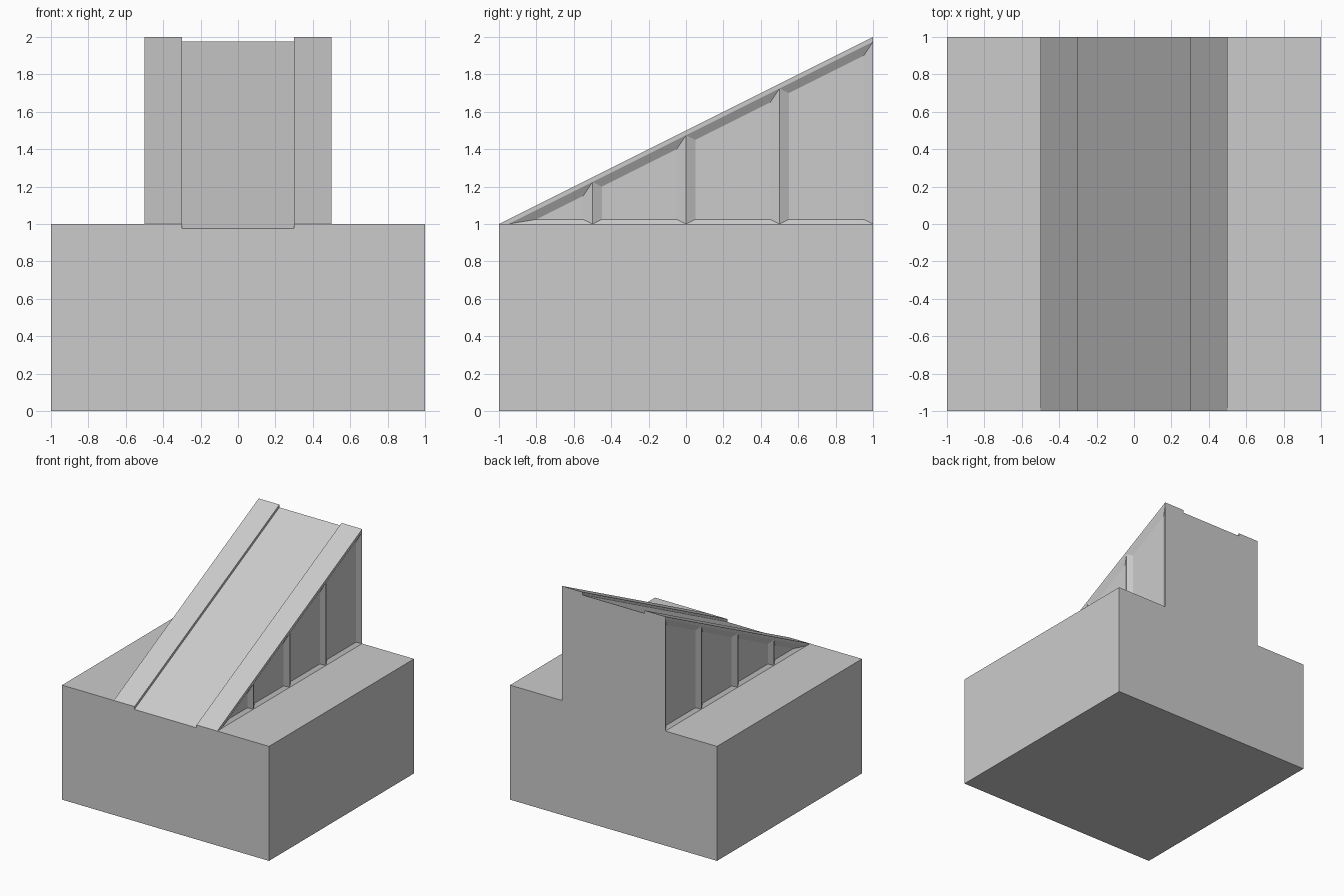
import bpy, bmesh

if "Cube" in bpy.data.objects:
    bpy.data.objects.remove(bpy.data.objects["Cube"])

bm = bmesh.new()


def face(points):
    bm.faces.new([bm.verts.new(p) for p in points])


def section(y, rise):
    # Front cross-section: block, two rails and the sunken track between them
    half = [(1, 0), (1, 1), (.5, 1), (.5, 1 + rise), (.3, 1 + rise), (.3, .975 + rise)]
    pts = half + [(-x, z) for x, z in reversed(half)]
    return [(x, y, z) for x, z in pts]


# Block and ramp lofted from front to back, leaving the ramp sides open
front, back = section(-1, 0), section(1, 1)
n = len(front)
face([p for i, p in enumerate(front) if i not in (3, 8)])
face(back)
for i in range(n):
    j = (i + 1) % n
    if i not in (2, 8):
        face([front[i], front[j], back[j], back[i]])


def under(y):
    # Height of the underside of the sloping edge strip
    return 1.475 + y / 2


# Ramp sides: sloping edge strip and four recessed panels
for s in (1, -1):
    strip = [(-1, 1), (1, 2)] + [(y, under(y)) for y in (1, .5, 0, -.5, -.95)]
    face([(s * .5, y, z) for y, z in strip])
    for y0 in (-1, -.5, 0, .5):
        y1 = y0 + .5
        a, b = y0 + .05, y1 - .05
        if y0 == -1:
            outer = [(-.95, 1), (y1, 1), (y1, under(y1))]
            inner = [(-.8, 1.025), (b, 1.025), (b, under(b) - .05)]
        else:
            outer = [(y0, 1), (y1, 1), (y1, under(y1)), (y0, under(y0))]
            inner = [(a, 1.025), (b, 1.025), (b, under(b) - .05), (a, under(a) - .05)]
        o = [(s * .5, y, z) for y, z in outer]
        c = [(s * .475, y, z) for y, z in inner]
        face(c)
        for i in range(len(o)):
            j = (i + 1) % len(o)
            face([o[i], o[j], c[j], c[i]])

bmesh.ops.remove_doubles(bm, verts=bm.verts, dist=.0001)
bmesh.ops.recalc_face_normals(bm, faces=bm.faces)
mesh = bpy.data.meshes.new("ramp_block")
bm.to_mesh(mesh)
bm.free()
bpy.context.collection.objects.link(bpy.data.objects.new("ramp_block", mesh))
